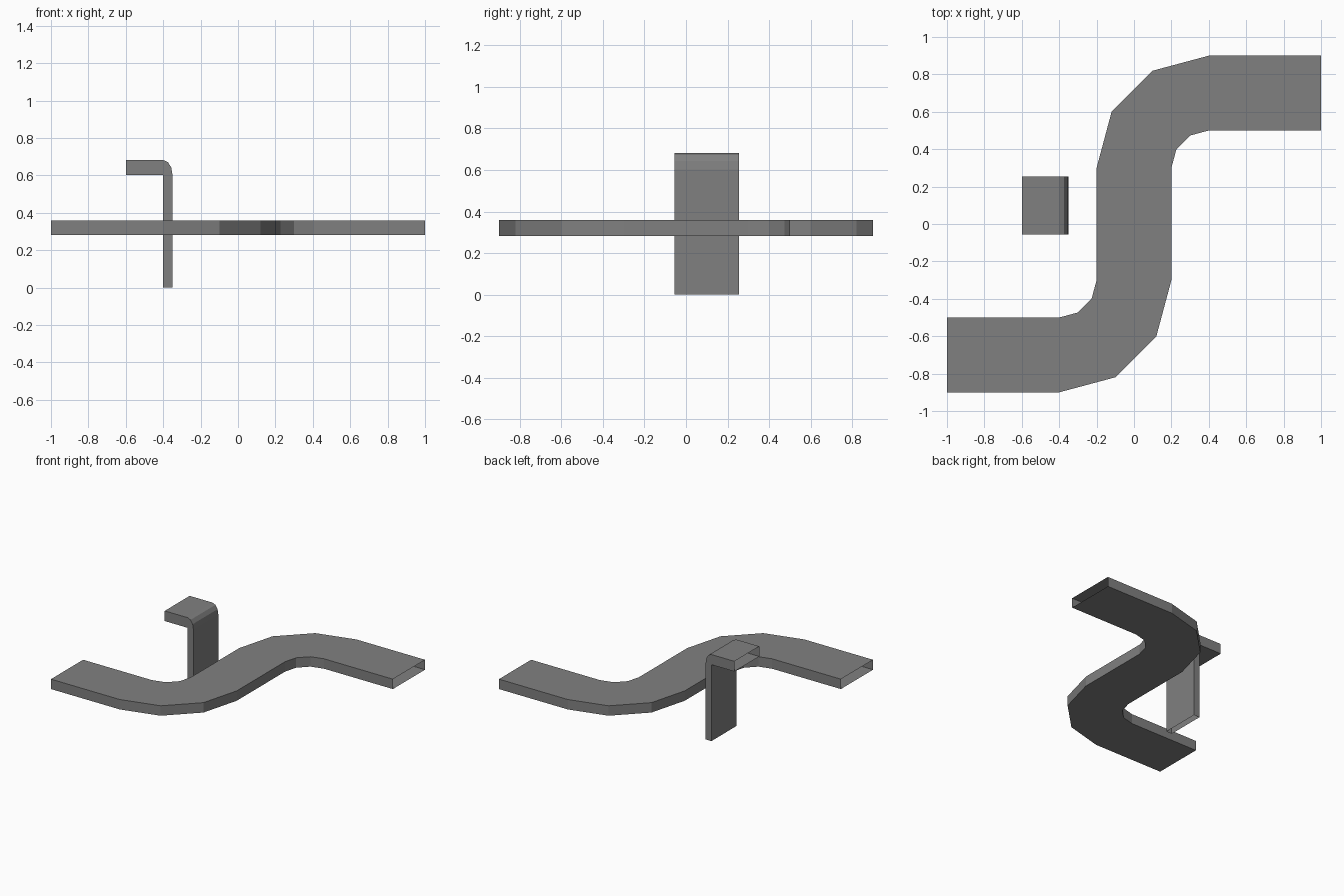
import bpy, bmesh, math

if "Cube" in bpy.data.objects:
    bpy.data.objects.remove(bpy.data.objects["Cube"])

grey = bpy.data.materials.new("mid grey")
grey.diffuse_color = (0.216, 0.216, 0.216, 1)
grey.use_nodes = True
grey.node_tree.nodes["Principled BSDF"].inputs["Base Color"].default_value = grey.diffuse_color


def arc(cx, cy, rx, ry, start, end, steps=3):
    """Points on an elliptical arc, angles in degrees."""
    angles = [math.radians(start + (end - start) * i / steps) for i in range(steps + 1)]
    return [(cx + rx * math.cos(a), cy + ry * math.sin(a)) for a in angles]


def open_duct(name, side_a, side_b, place, low, high):
    """Rectangular tube between two matching rails, open at both ends."""
    bm = bmesh.new()
    rings = []
    for a, b in zip(side_a, side_b):
        corners = [(a, low), (b, low), (b, high), (a, high)]
        rings.append([bm.verts.new(place(p, t)) for p, t in corners])
    for r, s in zip(rings, rings[1:]):
        for i in range(4):
            j = (i + 1) % 4
            bm.faces.new((r[i], r[j], s[j], s[i]))
    bmesh.ops.remove_doubles(bm, verts=bm.verts, dist=1e-5)
    bmesh.ops.recalc_face_normals(bm, faces=bm.faces)
    # outward check: the highest face must point up
    bm.normal_update()
    top = max(bm.faces, key=lambda f: f.calc_center_median().z)
    if top.normal.z < 0:
        bmesh.ops.reverse_faces(bm, faces=bm.faces)
    mesh = bpy.data.meshes.new(name)
    bm.to_mesh(mesh)
    bm.free()
    mesh.materials.append(grey)
    obj = bpy.data.objects.new(name, mesh)
    bpy.context.collection.objects.link(obj)
    return obj


# S-shaped track: straight, left bend, straight, right bend, straight
def track_rail(r_first, r_second):
    first = arc(-0.4, -0.3, r_first, r_first, -90, 0)
    second = arc(0.4, 0.3, r_second, r_second, 180, 90)
    return [(-1, first[0][1])] + first + second + [(1, second[-1][1])]


open_duct("curved_track", track_rail(0.6, 0.2), track_rail(0.2, 0.6),
          lambda p, z: (p[0], p[1], z), 0.282, 0.36)

# Upright bracket with a rounded top corner and a short arm
outer = [(-0.35, 0)] + arc(-0.4, 0.602, 0.05, 0.08, 0, 90) + [(-0.6, 0.682)]
inner = [(-0.4, 0)] + [(-0.4, 0.602)] * 4 + [(-0.6, 0.602)]
bracket = open_duct("bracket", outer, inner,
                    lambda p, y: (p[0], y, p[1]), -0.055, 0.255)
